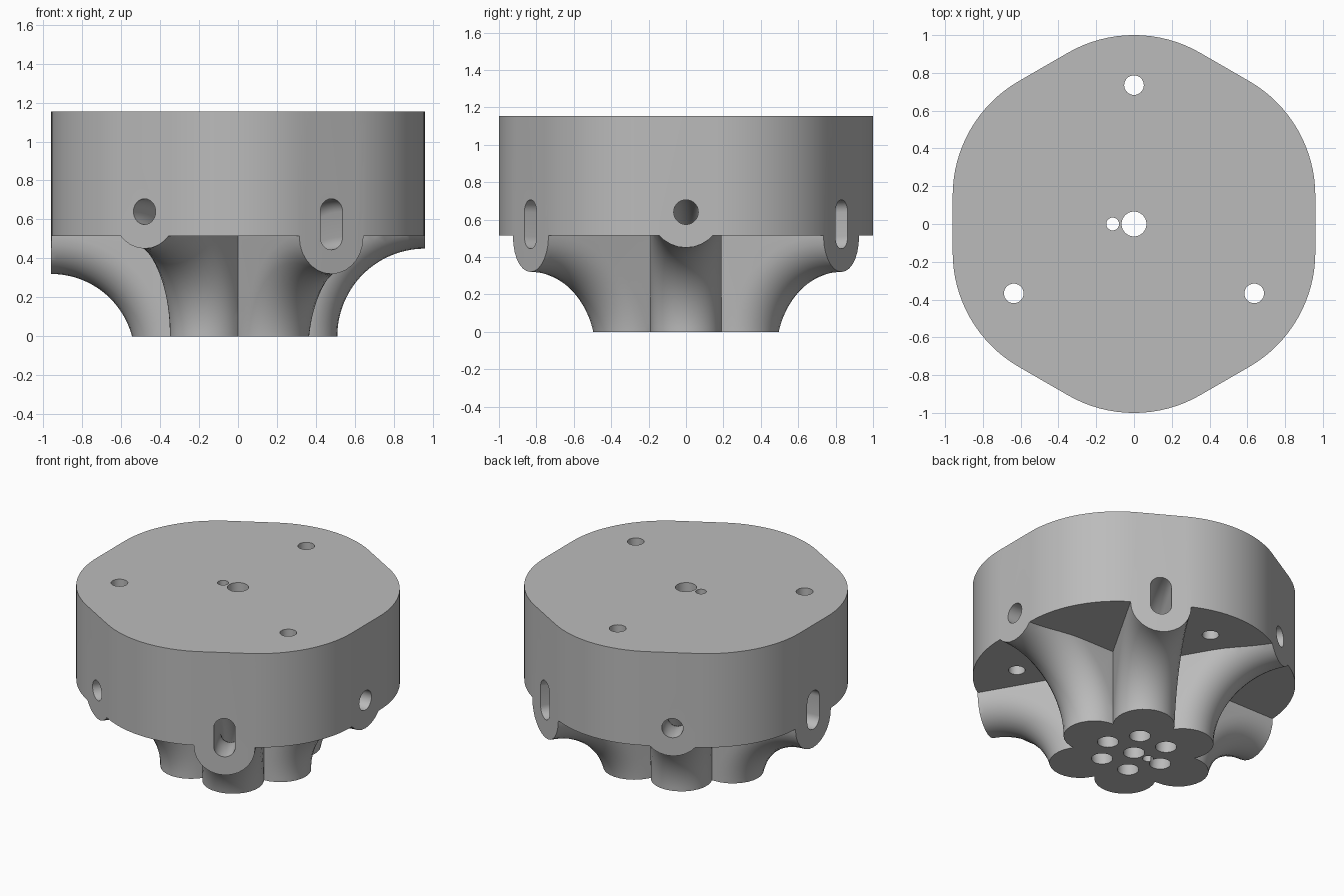
import bpy, bmesh
from math import sin, cos, pi, radians
from mathutils import Vector, Matrix

cube = bpy.data.objects.get("Cube")
if cube:
    bpy.data.objects.remove(cube)

APOTHEM, HEIGHT, BODY_Z = 0.96, 1.155, 0.515
HOLE_R, RUNNER_R = 0.066, 0.19

grey = bpy.data.materials.new("plain grey")
grey.use_nodes = True
grey.diffuse_color = (0.5, 0.5, 0.5, 1)
grey.node_tree.nodes["Principled BSDF"].inputs["Base Color"].default_value = (0.5, 0.5, 0.5, 1)


def finish(bm, name):
    bmesh.ops.remove_doubles(bm, verts=bm.verts, dist=1e-5)
    bmesh.ops.recalc_face_normals(bm, faces=bm.faces)
    mesh = bpy.data.meshes.new(name)
    bm.to_mesh(mesh)
    bm.free()
    mesh.materials.append(grey)
    obj = bpy.data.objects.new(name, mesh)
    bpy.context.collection.objects.link(obj)
    return obj


def prism(name, outline, z0, z1):
    bm = bmesh.new()
    face = bm.faces.new([bm.verts.new((x, y, z0)) for x, y in outline])
    new = bmesh.ops.extrude_face_region(bm, geom=[face])["geom"]
    bmesh.ops.translate(bm, vec=(0, 0, z1 - z0),
                        verts=[v for v in new if isinstance(v, bmesh.types.BMVert)])
    return finish(bm, name)


def circle(x, y, r, n=40):
    return [(x + r * cos(2 * pi * i / n), y + r * sin(2 * pi * i / n)) for i in range(n)]


def hexagon(apothem, fillet, steps=16):
    """Hexagon with rounded corners and flats facing the six ports."""
    d = (apothem - fillet) / cos(pi / 6)
    pts = []
    for k in range(6):
        mid = pi / 6 + k * pi / 3
        for i in range(steps + 1):
            a = mid + (i / steps - 0.5) * pi / 3
            pts.append((d * cos(mid) + fillet * cos(a), d * sin(mid) + fillet * sin(a)))
    return pts


def bend(a_r, a_z, z0, steps=28):
    """Quarter bend from vertical to radial, with straight ends: (centre, inward normal)."""
    path = []
    for i in range(steps + 1):
        a = pi / 2 * i / steps
        centre = Vector((APOTHEM - a_r * cos(a), 0, z0 + a_z * sin(a)))
        normal = Vector((a_z * cos(a), 0, -a_r * sin(a))).normalized()
        path.append((centre, normal))
    first, last = path[0], path[-1]
    start = Vector((first[0].x, 0, -0.25))
    end = last[0] + Vector((0.25, 0, 0))
    return [(start, first[1])] + path + [(end, last[1])]


def half_ring(centre, normal, r, sign, n=14):
    """Half circle on the inner (sign 1) or outer (sign -1) side of a bend."""
    angles = [pi * i / n - pi / 2 for i in range(n + 1)]
    return [centre + sign * r * (cos(t) * normal + sin(t) * Vector((0, 1, 0))) for t in angles]


def loft(name, rings, half, angle):
    """Skin the rings; each cap is a half disc plus the rest of the ring."""
    bm = bmesh.new()
    loops = [[bm.verts.new(p) for p in ring] for ring in rings]
    n = len(loops[0])
    for a, b in zip(loops, loops[1:]):
        for i in range(n):
            j = (i + 1) % n
            bm.faces.new((a[i], a[j], b[j], b[i]))
    for cap in (loops[0], loops[-1]):
        bm.faces.new(cap[:half])
        bm.faces.new(cap[half - 1:] + cap[:1])
    bm.transform(Matrix.Rotation(angle, 4, "Z"))
    return finish(bm, name)


def runner(slotted, angle):
    """Rounded underside following the bend, with flat sides rising into the body."""
    path = bend(0.62, 0.62, -0.11) if slotted else bend(0.64, 0.64, 0)
    apex = [Vector((0, s * RUNNER_R, 1.0)) for s in (1, -1)]
    rings = [half_ring(c, n, RUNNER_R, 1) + apex for c, n in path]
    return loft("runner", rings, len(rings[0]) - 2, angle)


def passage(slotted, angle):
    """Curved bore that leaves through a round or slotted port."""
    upper = bend(0.75, 0.64, 0)
    lower = bend(0.75, 0.51, 0) if slotted else upper
    rings = [half_ring(*lo, HOLE_R, 1) + half_ring(*up, HOLE_R, -1)
             for lo, up in zip(lower, upper)]
    return loft("passage", rings, len(rings[0]) // 2, angle)


def combine(target, tool, operation):
    mod = target.modifiers.new(operation, "BOOLEAN")
    mod.operation, mod.solver, mod.object = operation, "EXACT", tool
    bpy.context.view_layer.update()
    bpy.context.view_layer.objects.active = target
    with bpy.context.temp_override(object=target, active_object=target):
        bpy.ops.object.modifier_apply(modifier=mod.name)
    bpy.data.objects.remove(tool)


# Oversized body block, central core and six runners
manifold = prism("manifold_body", circle(0, 0, 1.15, 48), BODY_Z, 1.3)
combine(manifold, prism("core", circle(0, 0, 0.33), -0.15, 0.7), "UNION")
for k in range(6):
    combine(manifold, runner(k % 2 == 1, k * pi / 3), "UNION")

# Trim everything to the rounded hexagon
combine(manifold, prism("envelope", hexagon(APOTHEM, 0.7), 0, HEIGHT), "INTERSECT")

# Curved passages
for k in range(6):
    combine(manifold, passage(k % 2 == 1, k * pi / 3), "DIFFERENCE")

# Centre hole, locating hole and three bolt holes
holes = [(0, 0, HOLE_R), (-0.113, 0, 0.034)]
holes += [(0.735 * cos(radians(a)), 0.735 * sin(radians(a)), 0.052) for a in (90, 210, 330)]
for x, y, r in holes:
    combine(manifold, prism("drill", circle(x, y, r, 32), -0.3, 1.4), "DIFFERENCE")

bpy.ops.object.select_all(action="DESELECT")
manifold.select_set(True)
bpy.context.view_layer.objects.active = manifold
bpy.ops.object.shade_smooth_by_angle(angle=radians(30))
